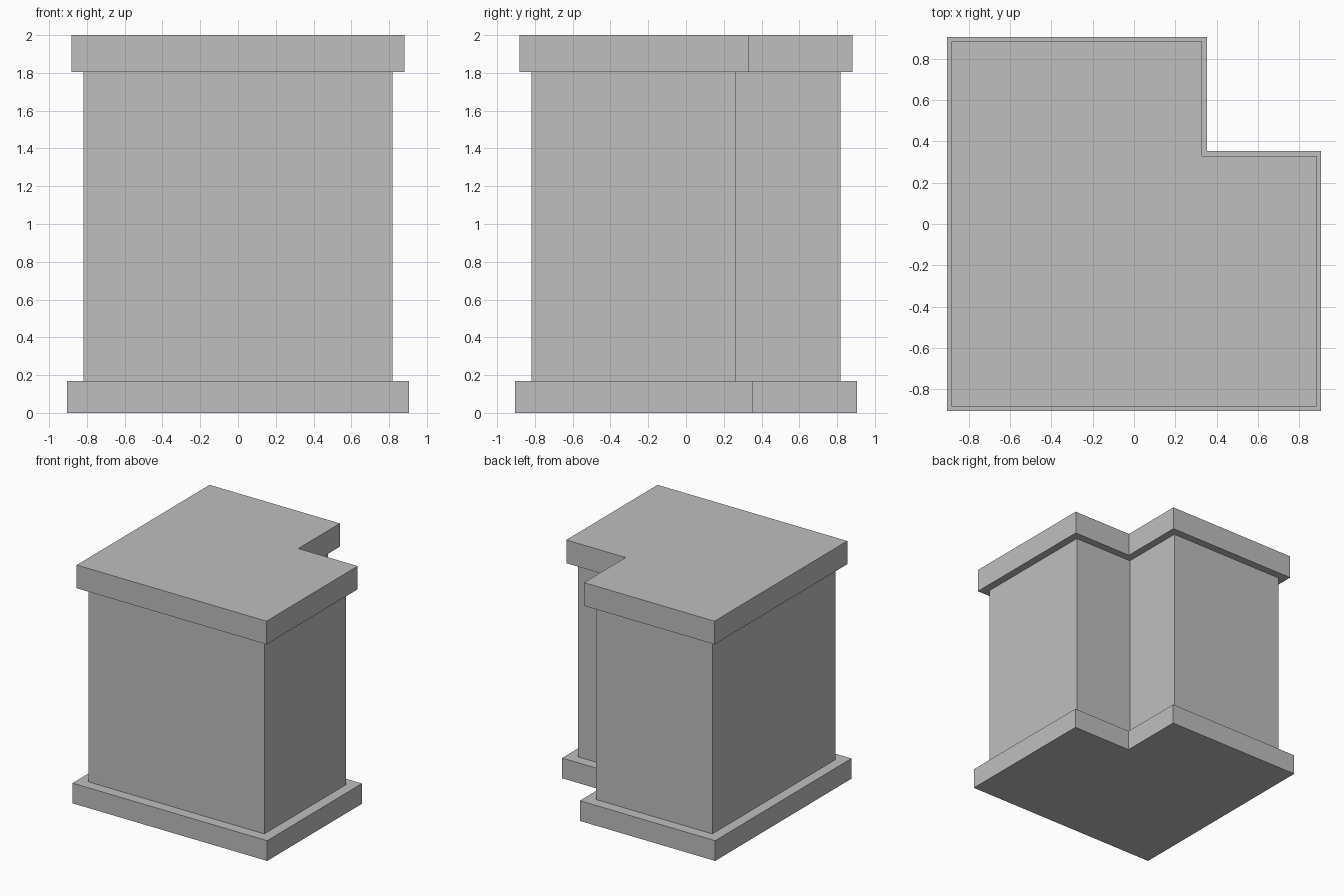
import bpy
import bmesh

cube = bpy.data.objects.get("Cube")
if cube:
    bpy.data.objects.remove(cube, do_unlink=True)

GREY = (0.52, 0.52, 0.52, 1)
grey = bpy.data.materials.new("light grey")
grey.use_nodes = True
grey.diffuse_color = GREY
shader = next(n for n in grey.node_tree.nodes if n.type == 'BSDF_PRINCIPLED')
shader.inputs["Base Color"].default_value = GREY


def notched_block(name, half, notch, bottom, top):
    """Square block with its back left corner cut away, extruded upward."""
    outline = [(-half, -half), (half, -half), (half, notch),
               (notch, notch), (notch, half), (-half, half)]
    bm = bmesh.new()
    face = bm.faces.new([bm.verts.new((x, y, bottom)) for x, y in outline])
    extruded = bmesh.ops.extrude_face_region(bm, geom=[face], use_keep_orig=True)
    moved = [g for g in extruded["geom"] if isinstance(g, bmesh.types.BMVert)]
    bmesh.ops.translate(bm, verts=moved, vec=(0, 0, top - bottom))
    bmesh.ops.recalc_face_normals(bm, faces=bm.faces)
    mesh = bpy.data.meshes.new(name)
    bm.to_mesh(mesh)
    bm.free()
    mesh.materials.append(grey)
    obj = bpy.data.objects.new(name, mesh)
    bpy.context.collection.objects.link(obj)
    return obj


# Plinth, shaft and overhanging cap share the same notched plan
notched_block("base_plinth", 0.905, 0.353, 0, 0.17)
notched_block("main_shaft", 0.817, 0.266, 0.17, 1.805)
notched_block("top_cap", 0.882, 0.33, 1.805, 2)
